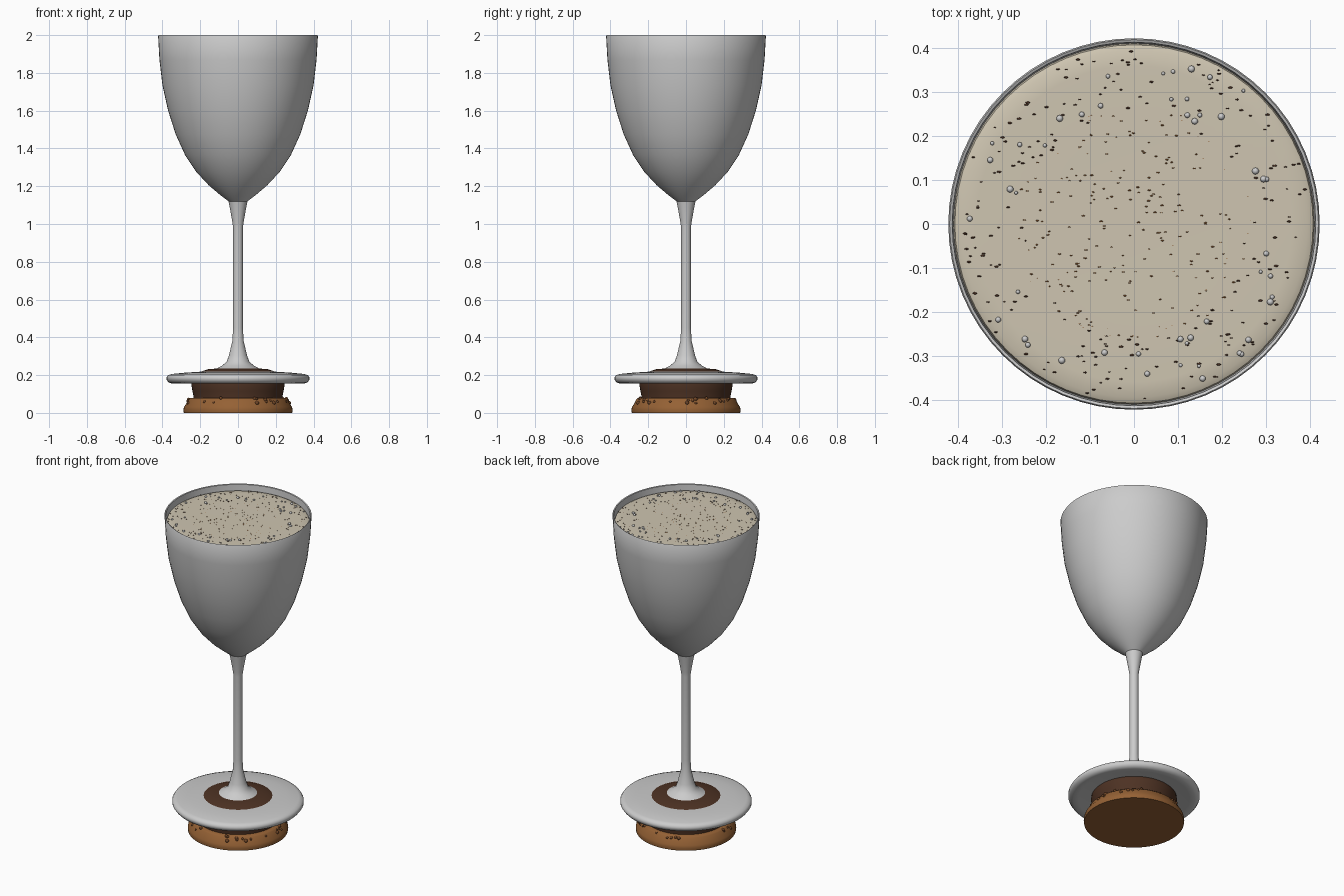
import bpy, bmesh, math, random
from mathutils import Matrix

if "Cube" in bpy.data.objects:
    bpy.data.objects.remove(bpy.data.objects["Cube"])

random.seed(4)


def material(name, rgb):
    m = bpy.data.materials.new(name)
    m.diffuse_color = (*rgb, 1)
    m.use_nodes = True
    m.node_tree.nodes["Principled BSDF"].inputs["Base Color"].default_value = m.diffuse_color
    return m


CREAM = material("cream", (0.62, 0.56, 0.44))
AMBER = material("amber", (0.30, 0.12, 0.035))
DARK = material("dark_brown", (0.075, 0.032, 0.017))
SPECK = material("speck_brown", (0.16, 0.06, 0.02))


def finish(bm, name, mat, angle):
    bmesh.ops.recalc_face_normals(bm, faces=bm.faces)
    me = bpy.data.meshes.new(name)
    bm.to_mesh(me)
    bm.free()
    ob = bpy.data.objects.new(name, me)
    bpy.context.collection.objects.link(ob)
    if mat:
        me.materials.append(mat)
    bpy.ops.object.select_all(action='DESELECT')
    ob.select_set(True)
    bpy.context.view_layer.objects.active = ob
    bpy.ops.object.shade_smooth_by_angle(angle=math.radians(angle))
    return ob


def lathe(name, profile, mat=None, segments=64, angle=40):
    """Spin an (r, z) profile around the z axis."""
    bm = bmesh.new()
    vs = [bm.verts.new((r, 0, z)) for r, z in profile]
    es = [bm.edges.new(p) for p in zip(vs, vs[1:])]
    bmesh.ops.spin(bm, geom=vs + es, cent=(0, 0, 0), axis=(0, 0, 1),
                   angle=math.tau, steps=segments, use_duplicate=False)
    bmesh.ops.remove_doubles(bm, verts=bm.verts, dist=1e-5)
    return finish(bm, name, mat, angle)


def beads(name, items, mat=None, flat=1.0, detail=1):
    """Many small balls in one mesh; items are (x, y, z, radius)."""
    bm = bmesh.new()
    for x, y, z, r in items:
        mx = Matrix.Translation((x, y, z)) @ Matrix.Diagonal((1, flat, flat, 1))
        bmesh.ops.create_icosphere(bm, subdivisions=detail, radius=r, matrix=mx)
    return finish(bm, name, mat, 80)


def polar(r, a):
    return r * math.cos(a), r * math.sin(a)


def scatter(n, r0, r1, z, s0, s1):
    out = []
    for _ in range(n):
        r = math.sqrt(random.uniform(r0 * r0, r1 * r1))
        out.append((*polar(r, random.uniform(0, math.tau)), z, random.uniform(s0, s1)))
    return out


# Bowl and stem, one thin-walled piece
lathe("bowl_and_stem", [
    (0, 0.225), (0.11, 0.236), (0.085, 0.25), (0.06, 0.27), (0.048, 0.305),
    (0.03, 0.38), (0.026, 0.45), (0.026, 0.98), (0.03, 1.01), (0.042, 1.08),
    (0.05, 1.12), (0.09, 1.15), (0.155, 1.205), (0.22, 1.275), (0.28, 1.365),
    (0.33, 1.475), (0.37, 1.60), (0.40, 1.735), (0.416, 1.87), (0.423, 1.995),
    (0.420, 2.0), (0.414, 1.997), (0.406, 1.87), (0.39, 1.735), (0.36, 1.60),
    (0.32, 1.475), (0.27, 1.365), (0.21, 1.285), (0.14, 1.215), (0.07, 1.16),
    (0, 1.14)])

# Foot disc
lathe("foot", [
    (0.0, 0.212), (0.20, 0.218), (0.28, 0.213), (0.35, 0.206), (0.37, 0.200),
    (0.378, 0.188), (0.378, 0.176), (0.368, 0.162), (0.35, 0.155), (0.32, 0.157),
    (0.26, 0.168), (0, 0.172)])

# Dark layer passing through the foot, and the amber base below
lathe("dark_layer", [
    (0, 0.236), (0.11, 0.235), (0.16, 0.231), (0.20, 0.217), (0.21, 0.20),
    (0.245, 0.165), (0.247, 0.15), (0.241, 0.115), (0.235, 0.085), (0.235, 0.07), (0, 0.07)], DARK)
lathe("amber_base", [
    (0, 0.076), (0.255, 0.078), (0.264, 0.071), (0.273, 0.05), (0.286, 0.032),
    (0.289, 0.015), (0.287, 0.0), (0, 0)], AMBER)

# Bubbles around the shoulder of the base, in loose clusters
ring = []
for _ in range(18):
    a = random.uniform(0, math.tau)
    for _ in range(random.randint(1, 4)):
        z = random.uniform(0.05, 0.08)
        b = a + random.uniform(-0.18, 0.18)
        ring.append((*polar(0.272 - (z - 0.05) * 0.5, b), z, random.uniform(0.006, 0.011)))
beads("base_bubbles", ring, SPECK, detail=2)

# Foam filling the top of the bowl
lathe("foam", [
    (0, 1.965), (0.20, 1.966), (0.36, 1.967), (0.395, 1.966), (0.408, 1.960),
    (0.412, 1.948), (0.408, 1.90), (0, 1.90)], CREAM)

# Specks and bubbles on the foam
beads("foam_specks_inner", scatter(230, 0.0, 0.27, 1.9655, 0.0025, 0.0045), AMBER, 0.45)
beads("foam_specks_outer", scatter(210, 0.25, 0.40, 1.9665, 0.003, 0.006), DARK, 0.45)
beads("foam_bubbles", scatter(48, 0.27, 0.40, 1.969, 0.004, 0.008), None, 1, 2)
